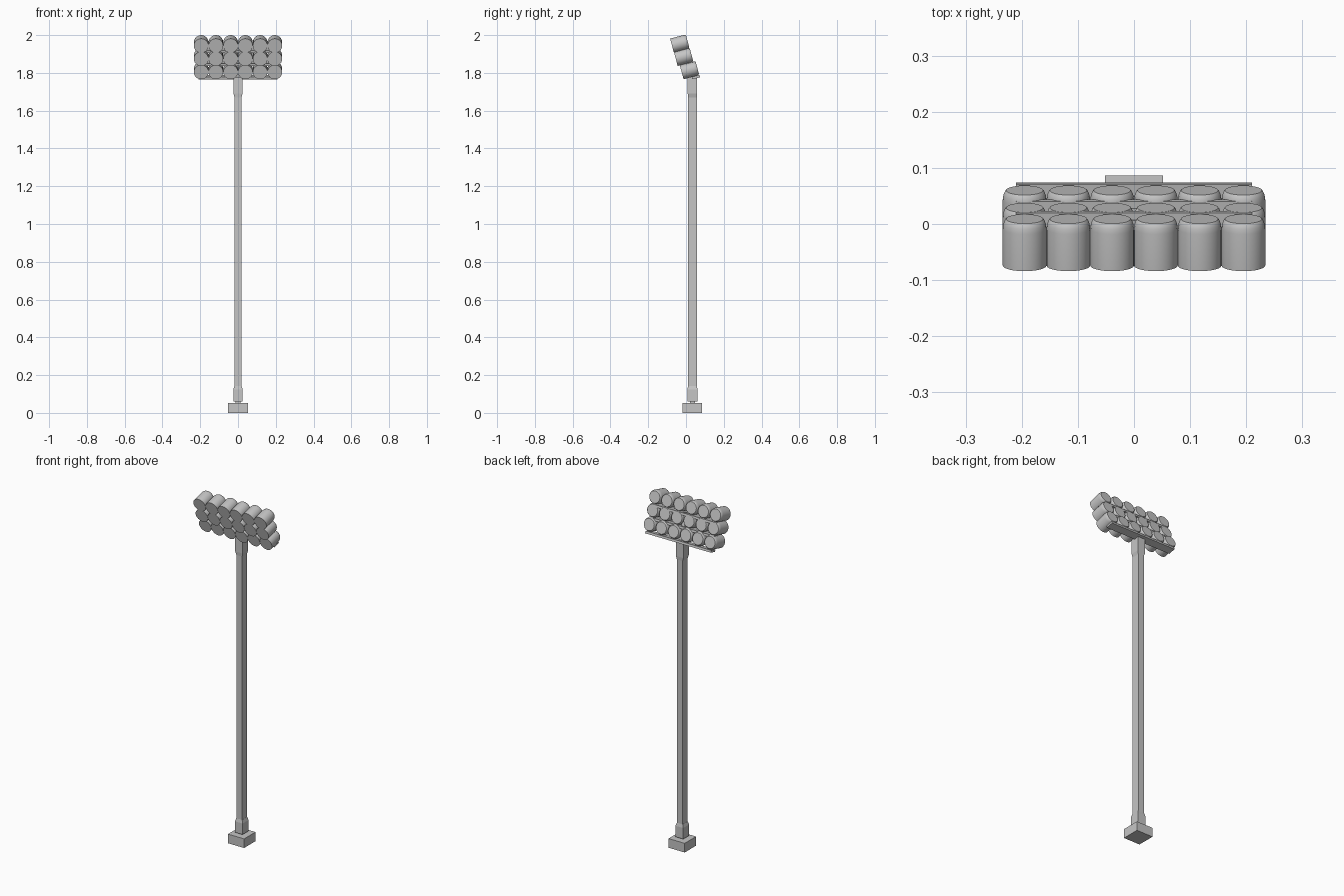
import bpy, bmesh, math
from mathutils import Matrix, Vector

if "Cube" in bpy.data.objects:
    bpy.data.objects.remove(bpy.data.objects["Cube"], do_unlink=True)

GREY = (0.56, 0.56, 0.56, 1)
metal = bpy.data.materials.new("light_grey_metal")
metal.diffuse_color = GREY
metal.use_nodes = True
metal.node_tree.nodes["Principled BSDF"].inputs["Base Color"].default_value = GREY

TILT = math.radians(15)
POLE_Y = 0.034


def finish(name, bm, smooth=False):
    bmesh.ops.recalc_face_normals(bm, faces=bm.faces)
    mesh = bpy.data.meshes.new(name)
    bm.to_mesh(mesh)
    bm.free()
    mesh.materials.append(metal)
    if smooth:
        mesh.shade_smooth()
        mesh.set_sharp_from_angle(angle=math.radians(35))
    obj = bpy.data.objects.new(name, mesh)
    bpy.context.collection.objects.link(obj)
    return obj


def loft(name, rings, smooth=False):
    """Skin a stack of rings of equal point count and cap both ends."""
    bm = bmesh.new()
    loops = [[bm.verts.new(p) for p in ring] for ring in rings]
    n = len(loops[0])
    for low, high in zip(loops, loops[1:]):
        for i in range(n):
            j = (i + 1) % n
            bm.faces.new((low[i], low[j], high[j], high[i]))
    bm.faces.new(loops[0])
    bm.faces.new(loops[-1])
    return finish(name, bm, smooth)


def square_column(name, sections):
    """Column on the pole axis from (height, half x, half y) sections."""
    corners = ((-1, -1), (1, -1), (1, 1), (-1, 1))
    return loft(name, [[(sx * hx, POLE_Y + sy * hy, z) for sx, sy in corners]
                       for z, hx, hy in sections])


def box(name, center, size, tilt):
    bm = bmesh.new()
    bmesh.ops.create_cube(bm, size=1)
    bm.transform(Matrix.Translation(center) @ Matrix.Rotation(tilt, 4, "X")
                 @ Matrix.Diagonal((*size, 1)))
    return finish(name, bm)


def lamp(name, front):
    """Round lamp housing running back from its front face."""
    profile = ((0, 0.039), (0.068, 0.039), (0.077, 0.0378),
               (0.083, 0.0355), (0.086, 0.033))
    sides = 24
    angles = [2 * math.pi * i / sides for i in range(sides)]
    obj = loft(name, [[(r * math.cos(a), s, r * math.sin(a)) for a in angles]
                      for s, r in profile], smooth=True)
    obj.matrix_world = Matrix.Translation(front) @ Matrix.Rotation(TILT, 4, "X")
    return obj


# Footing, pole and its collars
square_column("footing", [(0, 0.052, 0.052), (0.053, 0.052, 0.052)])
square_column("pole_neck", [(0.05, 0.014, 0.014), (0.065, 0.014, 0.014)])
square_column("lower_collar", [(0.061, 0.025, 0.027), (0.125, 0.025, 0.027),
                               (0.143, 0.019, 0.023)])
square_column("pole", [(0.1, 0.0185, 0.023), (1.72, 0.0185, 0.023)])
square_column("upper_collar", [(1.67, 0.0185, 0.023), (1.69, 0.024, 0.025),
                               (1.775, 0.024, 0.025)])

# Three rows of six lamps, each row resting on a tilted shelf
along = Vector((0, math.cos(TILT), math.sin(TILT)))
up = Vector((0, -math.sin(TILT), math.cos(TILT)))
rows = {"bottom": (-0.023, 1.804), "middle": (-0.054, 1.874), "top": (-0.074, 1.9436)}
for row, (y, z) in rows.items():
    front = Vector((0, y, z))
    for col in range(6):
        x = (col - 2.5) * 0.078
        lamp(f"{row}_lamp_{col + 1}", front + Vector((x, 0, 0)))
    box(f"{row}_shelf", front + along * 0.066 - up * 0.045, (0.42, 0.042, 0.013), TILT)

# Leaning spine that carries the shelves
foot, head = Vector((0, 0.044, 1.768)), Vector((0, -0.002, 1.925))
lean = math.atan2(foot.y - head.y, head.z - foot.z)
box("spine", (foot + head) / 2, (0.02, 0.018, (head - foot).length), lean)
